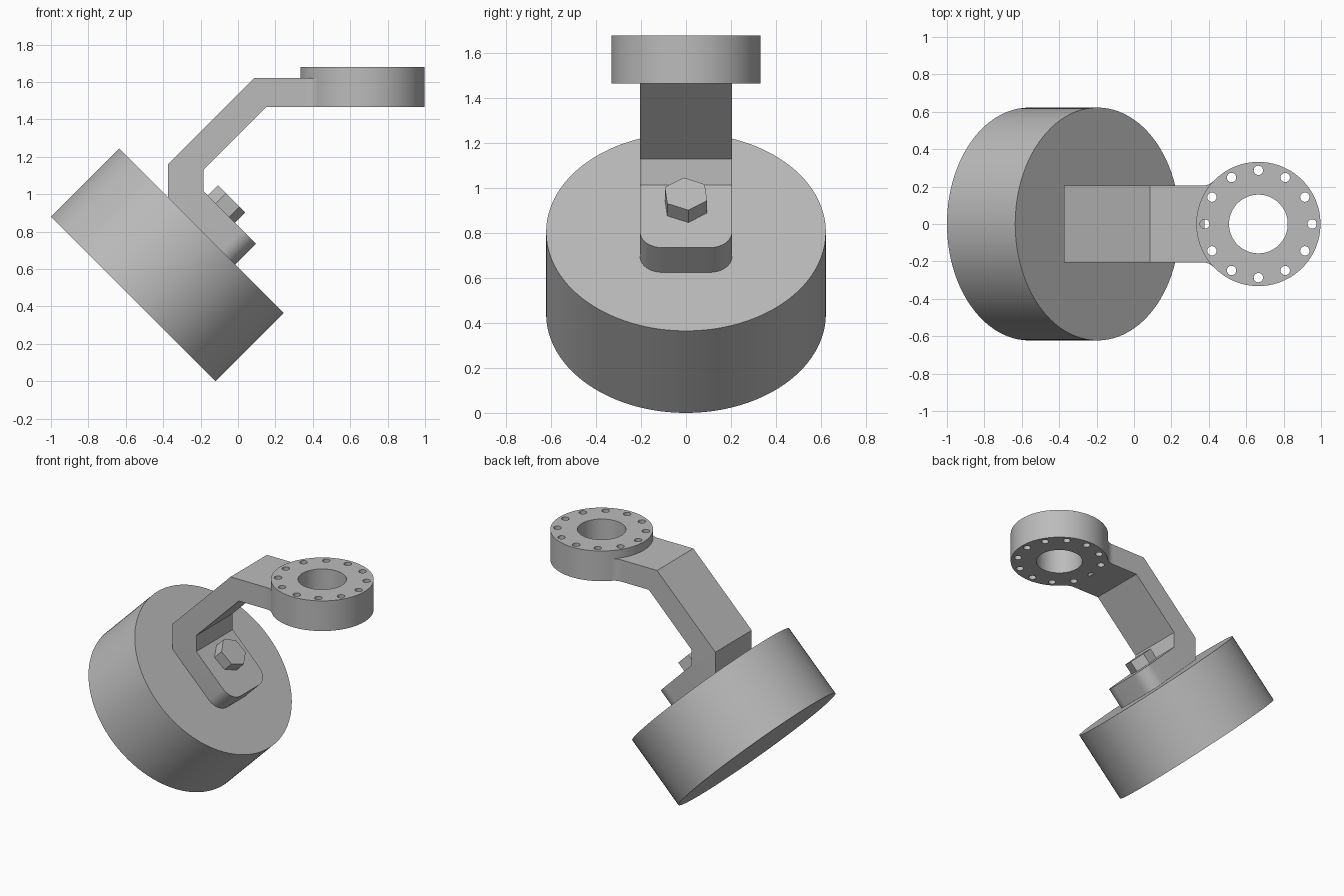
import bpy
import bmesh
from math import sin, cos, pi, radians
from mathutils import Matrix, Vector

if "Cube" in bpy.data.objects:
    bpy.data.objects.remove(bpy.data.objects["Cube"])

grey = bpy.data.materials.new("plain grey")
grey.use_nodes = True
colour = (0.5, 0.5, 0.5, 1)
grey.diffuse_color = colour
grey.node_tree.nodes["Principled BSDF"].inputs["Base Color"].default_value = colour


def arc(centre, radius, start, end, steps):
    """Points along an arc, angles in degrees."""
    angles = [radians(start + (end - start) * i / steps) for i in range(steps + 1)]
    return [(centre[0] + radius * cos(a), centre[1] + radius * sin(a)) for a in angles]


def circle(radius, sides, centre=(0, 0), turn=0):
    return arc(centre, radius, turn, turn + 360, sides)[:-1]


def add_prism(bm, outline, depth):
    """Extrude a flat outline upward into a closed solid."""
    face = bm.faces.new([bm.verts.new((x, y, 0)) for x, y in outline])
    grown = bmesh.ops.extrude_face_region(bm, geom=[face])["geom"]
    verts = [v for v in grown if isinstance(v, bmesh.types.BMVert)]
    bmesh.ops.translate(bm, verts=verts, vec=(0, 0, depth))


def finish(name, bm, matrix):
    bmesh.ops.recalc_face_normals(bm, faces=bm.faces)
    bm.transform(matrix)
    mesh = bpy.data.meshes.new(name)
    bm.to_mesh(mesh)
    bm.free()
    mesh.materials.append(grey)
    obj = bpy.data.objects.new(name, mesh)
    bpy.context.collection.objects.link(obj)
    return obj


def prism(name, outline, depth, matrix):
    bm = bmesh.new()
    add_prism(bm, outline, depth)
    return finish(name, bm, matrix)


def activate(obj):
    bpy.ops.object.select_all(action='DESELECT')
    obj.select_set(True)
    bpy.context.view_layer.objects.active = obj


tilt = Matrix.Rotation(radians(45), 4, 'Y')

# Tilted drum
drum_height = 0.516
drum = prism("drum", circle(0.6225, 96), drum_height,
             Matrix.Translation((-0.3775, 0, 0.6225)) @ tilt
             @ Matrix.Translation((0, 0, -drum_height / 2)))

# Bent arm, cut from a side profile, with rounded foot corners
half, low, high, joint = 0.205, 1.465, 1.62, 0.365
side = [(-0.375, 0.985), (-0.015, 0.625), (0.095, 0.735), (-0.185, 1.015),
        (-0.185, 1.13), (0.15, low), (joint, low), (joint, high),
        (0.085, high), (-0.375, 1.16)]
bm = bmesh.new()
add_prism(bm, side, 2 * half)
foot_edges = [e for e in bm.edges
              if all(v.co.y < 0.8 and v.co.x > -0.1 for v in e.verts)
              and abs(e.verts[0].co.z - e.verts[1].co.z) < 0.01]
bmesh.ops.bevel(bm, geom=foot_edges, offset=0.1, segments=8, profile=0.5,
                affect='EDGES')
arm = finish("arm", bm, Matrix.Translation((0, half, 0))
             @ Matrix.Rotation(radians(90), 4, 'X'))

# Neck that flares with fillets into the ring
ring_x, ring_r, fillet = 0.665, 0.332, 0.086
left_fillet = arc((joint, half + fillet), fillet, -90, -44.1, 6)
right_fillet = [(x, -y) for x, y in reversed(left_fillet)]
inner_edge = arc((ring_x, 0), 0.32, 136, 224, 16)
neck = prism("neck", left_fillet + inner_edge + right_fillet, high - low,
             Matrix.Translation((0, 0, low)))

# Mounting ring with a bore and a circle of twelve holes
ring_height = 0.215
place = Matrix.Translation((ring_x, 0, low))
ring = prism("mounting_ring", circle(ring_r, 96), ring_height, place)
bm = bmesh.new()
add_prism(bm, circle(0.157, 64), 0.5)
for i in range(12):
    a = i * pi / 6
    add_prism(bm, circle(0.025, 24, (0.287 * cos(a), 0.287 * sin(a))), 0.5)
cutter = finish("hole_cutter", bm, place @ Matrix.Translation((0, 0, -0.15)))
cutter.hide_render = True
cut = ring.modifiers.new("holes", 'BOOLEAN')
cut.operation = 'DIFFERENCE'
cut.solver = 'EXACT'
cut.object = cutter
activate(ring)
bpy.ops.object.modifier_apply(modifier=cut.name)
bpy.data.objects.remove(cutter)

# Hexagonal bolt head on the foot plate
bolt_height = 0.08
bolt_top = Vector((-0.033, 0, 0.976))
bolt = prism("bolt_head", circle(0.103, 6, turn=6), bolt_height,
             Matrix.Translation(bolt_top) @ tilt
             @ Matrix.Translation((0, 0, -bolt_height - 0.002)))

for obj in (drum, arm, neck, ring, bolt):
    activate(obj)
    bpy.ops.object.shade_smooth_by_angle(angle=radians(30))
